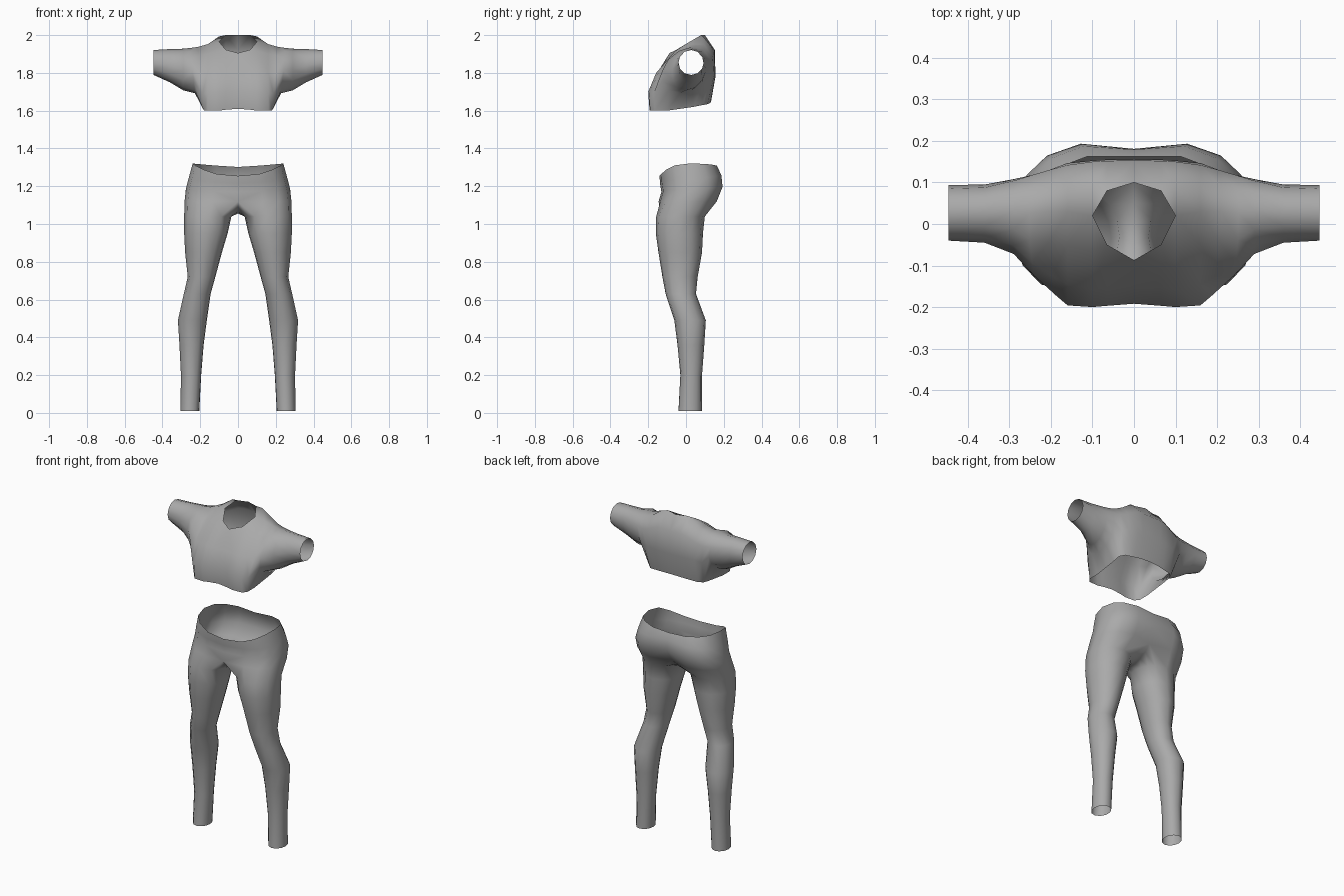
import bpy, bmesh, math

if "Cube" in bpy.data.objects:
    bpy.data.objects.remove(bpy.data.objects["Cube"])

cloth = bpy.data.materials.new("grey_cloth")
cloth.diffuse_color = (0.4, 0.4, 0.4, 1)
cloth.use_nodes = True
cloth.node_tree.nodes["Principled BSDF"].inputs["Base Color"].default_value = cloth.diffuse_color


def make_half(name, closed, strips, skip=()):
    """Loft closed limb rings, then open strips up to the middle, and mirror in x."""
    bm = bmesh.new()
    rows = [[bm.verts.new(p) for p in r] for r in closed + strips]
    for n in range(len(rows) - 1):
        a, b = rows[n], rows[n + 1]
        is_closed = n + 1 < len(closed)
        count = len(a) if is_closed else len(b) - 1
        for i in range(count):
            if n == len(rows) - 2 and i in skip:
                continue
            j = (i + 1) % len(a)
            bm.faces.new((a[i], a[j], b[j], b[i]))
    bmesh.ops.remove_doubles(bm, verts=bm.verts, dist=0.0005)
    bmesh.ops.recalc_face_normals(bm, faces=bm.faces)
    # make the shell face outwards
    outer = max(bm.faces, key=lambda f: f.calc_center_median().x)
    if outer.normal.x < 0:
        bmesh.ops.reverse_faces(bm, faces=bm.faces)
    mesh = bpy.data.meshes.new(name)
    bm.to_mesh(mesh)
    bm.free()
    mesh.materials.append(cloth)
    ob = bpy.data.objects.new(name, mesh)
    bpy.context.collection.objects.link(ob)
    mod = ob.modifiers.new("mirror", "MIRROR")
    mod.use_clip = True
    mod.merge_threshold = 0.001
    for p in mesh.polygons:
        p.use_smooth = True
    return ob


# ---------- trousers ----------
def leg_ring(z, x0, x1, y0, y1):
    angs = [-125 + 31.25 * i for i in range(9)] + [125 + 110 / 6 * i for i in range(1, 6)]
    return [((x0 + x1) / 2 + (x1 - x0) / 2 * math.cos(math.radians(a)),
             (y0 + y1) / 2 + (y1 - y0) / 2 * math.sin(math.radians(a)), z) for a in angs]


def hip_strip(zf, zb, a, y0, y1, dip):
    pts = []
    for i in range(9):
        t = math.radians(22.5 * i)
        s, c = max(0.0, math.sin(t)), math.cos(t)
        y = (y0 + y1) / 2 - (y1 - y0) / 2 * math.copysign(abs(c) ** 0.75, c)
        x = 0 if i in (0, 8) else a * s ** 0.8
        pts.append((x, y - (dip if i == 8 else 0), zf + (zb - zf) * i / 8))
    return pts


legs = [leg_ring(*r) for r in (
    (0.01, 0.205, 0.305, -0.04, 0.085),
    (0.20, 0.195, 0.302, -0.03, 0.085),
    (0.36, 0.182, 0.31, -0.045, 0.097),
    (0.49, 0.165, 0.318, -0.062, 0.105),
    (0.63, 0.145, 0.287, -0.108, 0.053),
    (0.72, 0.12, 0.266, -0.125, 0.062),
    (0.85, 0.085, 0.28, -0.146, 0.085),
    (0.95, 0.055, 0.285, -0.16, 0.09),
    (1.04, 0.035, 0.285, -0.158, 0.10))]
# crotch seam closes the lowest hip strip
crotch = hip_strip(1.12, 1.12, 0.283, -0.145, 0.172, 0.04)
crotch += [(0, y, 1.055 + 3.2 * y * y) for y in (0.095, 0.05, 0, -0.05, -0.1)]
# waistband dips at the front
rim = []
for i, (x, y, z) in enumerate(hip_strip(0, 0, 0.24, -0.14, 0.172, 0.01)):
    s = math.sin(math.radians(22.5 * i))
    rim.append((x, y, 1.255 + 0.065 * s * s if i < 4 else 1.302 + 0.018 * s))
make_half("trousers", legs + [crotch], [
    hip_strip(1.17, 1.20, 0.276, -0.13, 0.203, 0.022),
    hip_strip(1.215, 1.265, 0.262, -0.138, 0.197, 0.018), rim])


# ---------- cropped top ----------
def sleeve_ring(x, cy, cz, ry, rz, shear=0.0, lean=0.0):
    pts = []
    for i in range(12):
        a = math.radians(30 * (i - 4))
        dz = rz * math.cos(a)
        pts.append((x + lean * dz, cy + ry * math.sin(a) + shear * dz, cz + dz))
    return pts


def section(x, yz, lean=0.0):
    return [(x + lean * (z - 1.6), y, z) for y, z in yz]


sleeves = [sleeve_ring(0.447, 0.027, 1.855, 0.067, 0.066),
           sleeve_ring(0.36, 0.025, 1.838, 0.07, 0.088, 0.05),
           sleeve_ring(0.29, 0.018, 1.818, 0.09, 0.11, 0.15),
           sleeve_ring(0.24, -0.003, 1.812, 0.122, 0.12, 0.25, 0.1)]
# side of the body, its last three points are the hem under the arm
side = section(0.18, [(-0.165, 1.60), (-0.172, 1.69), (-0.125, 1.80), (-0.045, 1.89),
                      (0.03, 1.938), (0.09, 1.925), (0.13, 1.87), (0.13, 1.77),
                      (0.09, 1.63), (0.04, 1.62), (-0.03, 1.61), (-0.1, 1.60)], 0.09)
shoulder = section(0.16, [(-0.19, 1.60), (-0.196, 1.69), (-0.145, 1.80), (-0.05, 1.90),
                          (0.03, 1.952), (0.095, 1.95), (0.142, 1.885), (0.147, 1.78), (0.115, 1.635)])
neck_side = section(0.1, [(-0.193, 1.60), (-0.2, 1.70), (-0.158, 1.80), (-0.06, 1.913),
                          (0.02, 1.965), (0.09, 1.993), (0.15, 1.915), (0.153, 1.78), (0.125, 1.64)])
neck_mid = section(0.065, [(-0.191, 1.605), (-0.197, 1.70), (-0.152, 1.80), (-0.05, 1.923),
                           (0.02, 1.965), (0.08, 2.0), (0.152, 1.92), (0.155, 1.78), (0.13, 1.643)])
neck_mid[4] = neck_side[4]
middle = section(0, [(-0.188, 1.61), (-0.192, 1.70), (-0.15, 1.80), (-0.087, 1.905),
                     (0.02, 1.965), (0.10, 2.0), (0.153, 1.92), (0.156, 1.78), (0.132, 1.645)])
top = make_half("cropped_top", sleeves + [side], [shoulder, neck_side, neck_mid, middle], skip=(3, 4))

# remove the unused point in the neck opening
bm = bmesh.new()
bm.from_mesh(top.data)
bmesh.ops.delete(bm, geom=[v for v in bm.verts if not v.link_faces], context="VERTS")
bm.to_mesh(top.data)
bm.free()
